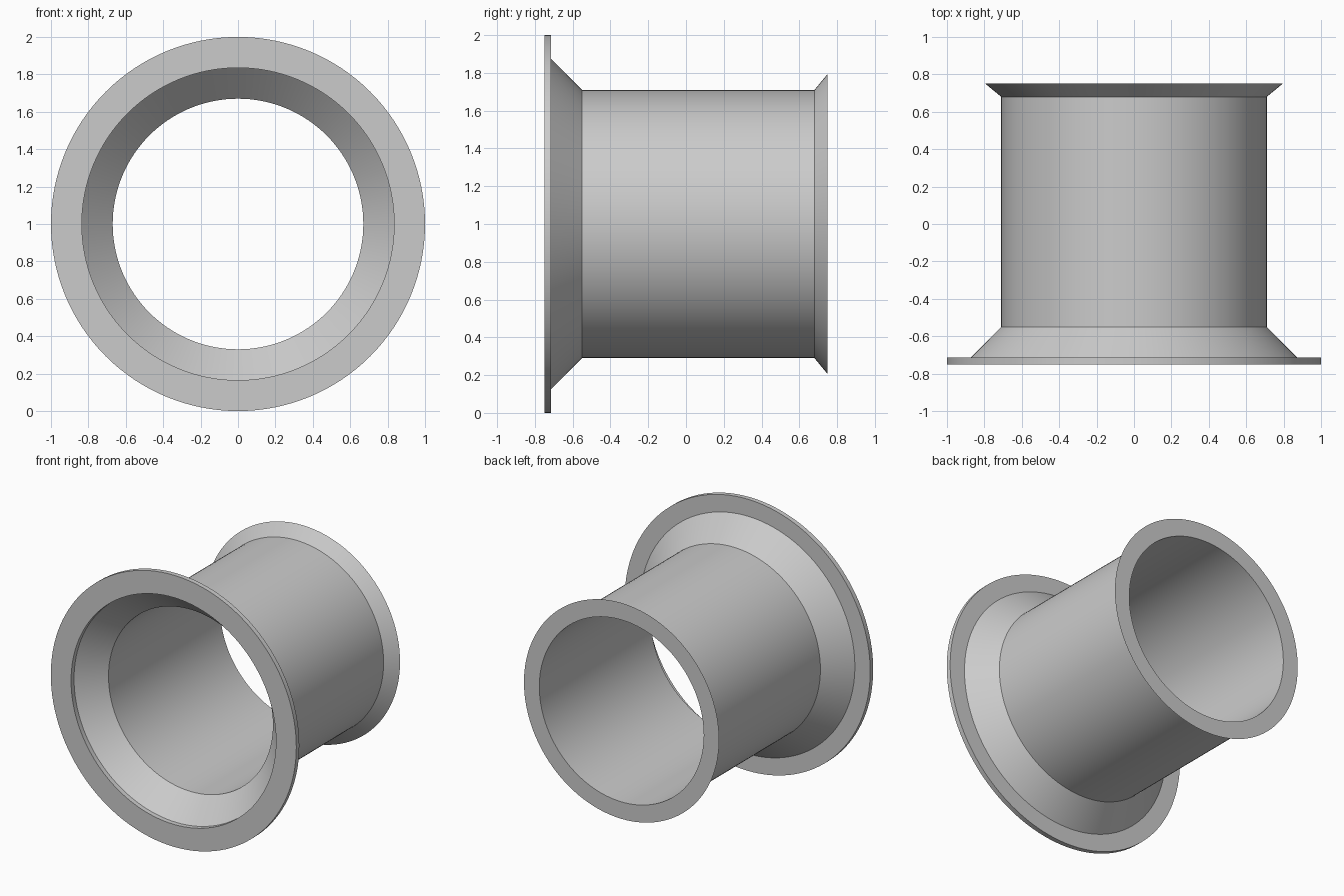
import bpy, bmesh, math

if "Cube" in bpy.data.objects:
    bpy.data.objects.remove(bpy.data.objects["Cube"])

SEGMENTS = 128

# Closed wall section as (y, radius): thin front flange, cone, tube, flared back rim
PROFILE = [
    (-0.75, 0.835), (-0.75, 1.0), (-0.715, 1.0), (-0.715, 0.875),
    (-0.55, 0.71), (0.68, 0.71), (0.75, 0.795), (0.75, 0.67),
    (-0.55, 0.67), (-0.715, 0.835),
]


def revolve(name, profile, centre_z):
    bm = bmesh.new()
    rings = []
    for i in range(SEGMENTS):
        a = 2 * math.pi * i / SEGMENTS
        rings.append([bm.verts.new((r * math.cos(a), y, centre_z + r * math.sin(a)))
                      for y, r in profile])
    n = len(profile)
    for i in range(SEGMENTS):
        p, q = rings[i], rings[(i + 1) % SEGMENTS]
        for j in range(n):
            k = (j + 1) % n
            bm.faces.new((p[j], p[k], q[k], q[j]))
    bmesh.ops.recalc_face_normals(bm, faces=bm.faces)
    mesh = bpy.data.meshes.new(name)
    bm.to_mesh(mesh)
    bm.free()
    obj = bpy.data.objects.new(name, mesh)
    bpy.context.collection.objects.link(obj)
    return obj


# Flanged sleeve lying along y
sleeve = revolve("flanged_sleeve", PROFILE, 1.0)
bpy.context.view_layer.objects.active = sleeve
sleeve.select_set(True)
bpy.ops.object.shade_smooth_by_angle(angle=math.radians(30))
